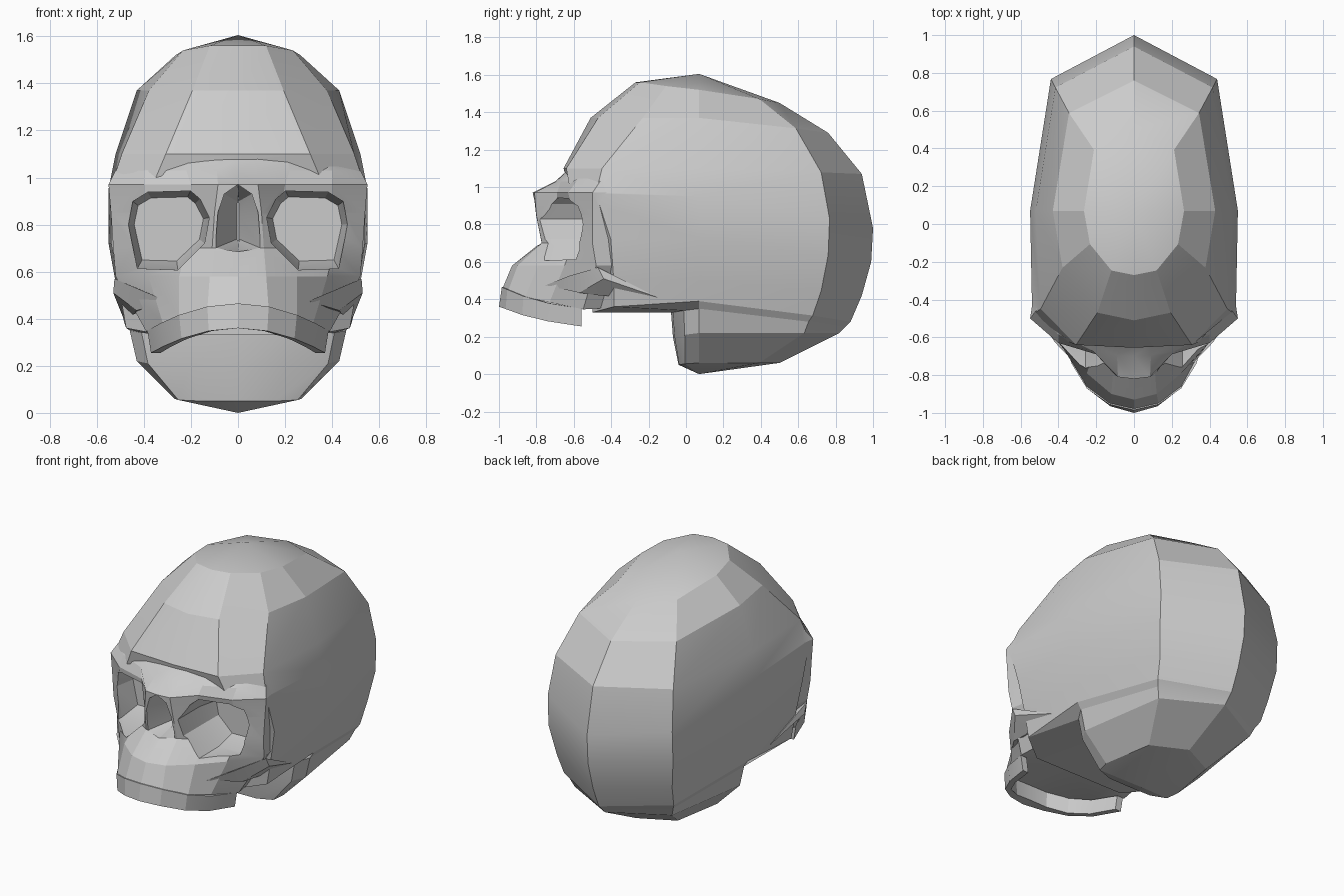
import bpy, bmesh, math
from mathutils import Vector

cube = bpy.data.objects.get("Cube")
if cube:
    bpy.data.objects.remove(cube, do_unlink=True)

bone = bpy.data.materials.new("bone grey")
bone.use_nodes = True
grey = (0.6, 0.6, 0.6, 1)
bone.diffuse_color = grey
bone.node_tree.nodes["Principled BSDF"].inputs["Base Color"].default_value = grey


def finish(name, bm):
    bmesh.ops.recalc_face_normals(bm, faces=bm.faces)
    mesh = bpy.data.meshes.new(name)
    bm.to_mesh(mesh)
    bm.free()
    mesh.materials.append(bone)
    obj = bpy.data.objects.new(name, mesh)
    bpy.context.collection.objects.link(obj)
    return obj


def loft(name, loops, start, end):
    """Closed solid through equal loops, ending in a point on each side."""
    bm = bmesh.new()
    rows = [[bm.verts.new(p) for p in loop] for loop in loops]
    n = len(rows[0])
    for i in range(n):
        j = (i + 1) % n
        for a, b in zip(rows, rows[1:]):
            bm.faces.new((a[i], a[j], b[j], b[i]))
    for row, tip in ((rows[0], start), (rows[-1], end)):
        v = bm.verts.new(tip)
        for i in range(n):
            bm.faces.new((row[i], row[(i + 1) % n], v))
    return finish(name, bm)


def mirrored(half):
    """Half outline, starting and ending on the centre line, made whole."""
    return half + [(-x, y, z) for x, y, z in half[-2:0:-1]]


def activate(obj):
    bpy.ops.object.select_all(action='DESELECT')
    obj.select_set(True)
    bpy.context.view_layer.objects.active = obj


def boolean(obj, other, operation):
    mod = obj.modifiers.new(operation.lower(), 'BOOLEAN')
    mod.operation, mod.object, mod.solver = operation, other, 'EXACT'
    activate(obj)
    bpy.ops.object.modifier_apply(modifier=mod.name)
    bpy.data.objects.remove(other, do_unlink=True)


def lerp(a, b, t):
    return a + (b - a) * t


# Braincase: rings of (front z, side z, back z, half width, front y, back y, squareness)
MID = 0.07
RINGS = [
    (1.56, 1.52, 1.45, .265, -.27, .50, 0),
    (1.37, 1.37, 1.29, .43, -.51, .76, 0),
    (1.10, 1.10, 1.07, .52, -.655, .94, .7),
    (.98, .95, .78, .55, -.62, 1.0, 1),
    (.72, .72, .6, .55, -.52, .99, 1),
    (.5, .5, .42, .51, -.5, .94, 1),
    (.33, .39, .28, .485, -.5, .88, 1),
    (.33, .35, .25, .46, -.08, .85, .1),
    (.2, .22, .22, .43, -.07, .82, .1),
    (.05, .06, .06, .27, -.04, .5, .6),
]


def skull_ring(zf, zs, zb, w, yf, yb, sq):
    back, front = yb - MID, MID - yf
    return mirrored([
        (0, yb, zb),
        (w * .8, MID + back * .75, lerp(zs, zb, .7)),
        (w, MID, zs),
        (w * lerp(.88, .98, sq), MID - front * lerp(.52, .8, sq), lerp(zs, zf, .5)),
        (w * lerp(.45, .65, sq), MID - front * lerp(.93, 1, sq), zf),
        (0, yf, zf)])


skull = loft("skull", [skull_ring(*r) for r in RINGS], (0, MID, 1.605), (0, MID, 0))

# Face: rings of height, droop towards the sides, and half outline (x, y)
FACE = [
    (1.11, 0, [(0, -.61), (.08, -.61), (.2, -.59), (.34, -.52), (.44, -.38)]),
    (1.03, 0, [(0, -.70), (.09, -.695), (.22, -.67), (.4, -.585), (.52, -.46)]),
    (.97, 0, [(0, -.82), (.085, -.81), (.2, -.69), (.4, -.63), (.55, -.5)]),
    (.85, 0, [(0, -.81), (.1, -.80), (.18, -.69), (.4, -.6), (.54, -.5)]),
    (.7, 0, [(0, -.78), (.11, -.77), (.22, -.70), (.41, -.6), (.53, -.5)]),
    (.58, 0, [(0, -.93), (.12, -.90), (.25, -.79), (.38, -.65), (.52, -.48)]),
    (.46, .12, [(0, -.98), (.13, -.95), (.25, -.86), (.32, -.73), (.39, -.55)]),
]
loops = []
for z, drop, pts in FACE:
    pts = pts + [(pts[-1][0] - .03, -.3), (0, -.3)]
    loops.append(mirrored([(x, y, z - drop * (x / .4) ** 2) for x, y in pts]))
face = loft("face", loops, (0, -.45, 1.08), (0, -.6, .44))
boolean(skull, face, 'UNION')


# Eye sockets and nose opening, cut as pockets: depths are (y, x scale, z scale)
def pocket(outline, side, depths):
    cx = sum(p[0] for p in outline) / len(outline)
    cz = sum(p[1] for p in outline) / len(outline)
    sections = [[(side * lerp(cx, x, sx), y, lerp(cz, z, sz)) for x, z in outline]
                for y, sx, sz in depths]
    cutter = loft("cutter", sections, (side * cx, depths[0][0], cz),
                  (side * cx, depths[-1][0], cz))
    boolean(skull, cutter, 'DIFFERENCE')


SOCKET = [(.2, .945), (.385, .94), (.45, .9), (.47, .8), (.43, .61),
          (.255, .605), (.14, .72), (.12, .83), (.16, .91)]
for side in (1, -1):
    pocket(SOCKET, side, [(-1.1, 1, 1), (-.56, .98, .98), (-.43, .84, .8)])

nose = [(0, .97), (.06, .93), (.088, .85), (.1, .7), (0, .685)]
nose += [(-x, z) for x, z in nose[-2:0:-1]]
pocket(nose, 1, [(-1.1, 1, 1), (-.78, .97, 1), (-.58, .05, .7)])

# Upper tooth band: an open curved strip with thickness
ARCH = [(0, -.985), (.13, -.955), (.25, -.87), (.33, -.74), (.385, -.56)]
bm = bmesh.new()
arch = [(-x, y) for x, y in ARCH[:0:-1]] + ARCH
sections = []
for x, y in arch:
    spread = abs(x) / .385
    top = .465 - .115 * spread ** 2
    low = top - .105 + .01 * spread ** 2
    inner = Vector((x * .89, y + .05 * (1 - spread)))
    section = [(x, y, top), (x * .96, y - .015 * (1 - spread), low),
               (inner.x * .96, inner.y, low), (inner.x, inner.y, top)]
    sections.append([bm.verts.new(p) for p in section])
for a, b in zip(sections, sections[1:]):
    for i in range(4):
        j = (i + 1) % 4
        bm.faces.new((a[i], a[j], b[j], b[i]))
bm.faces.new(sections[0])
bm.faces.new(sections[-1])
teeth = finish("tooth_band", bm)

# Cheekbones: pointed wedges running back along the sides
CHEEK = [(.3, -.75, .475), (.42, -.625, .525), (.525, -.47, .57), (.53, -.44, .51),
         (.43, -.57, .435), (.44, -.46, .42), (.49, -.15, .41), (.4, -.4, .46)]
cheeks = []
for side, label in ((1, "left"), (-1, "right")):
    bm = bmesh.new()
    for x, y, z in CHEEK:
        bm.verts.new((side * x, y, z))
    bmesh.ops.convex_hull(bm, input=bm.verts)
    loose = [v for v in bm.verts if not v.link_faces]
    bmesh.ops.delete(bm, geom=loose, context='VERTS')
    cheeks.append(finish(label + "_cheekbone", bm))

# Soft shading on gentle bends, crisp facets elsewhere
for obj in [skull, teeth] + cheeks:
    activate(obj)
    bpy.ops.object.shade_smooth_by_angle(angle=math.radians(16))
